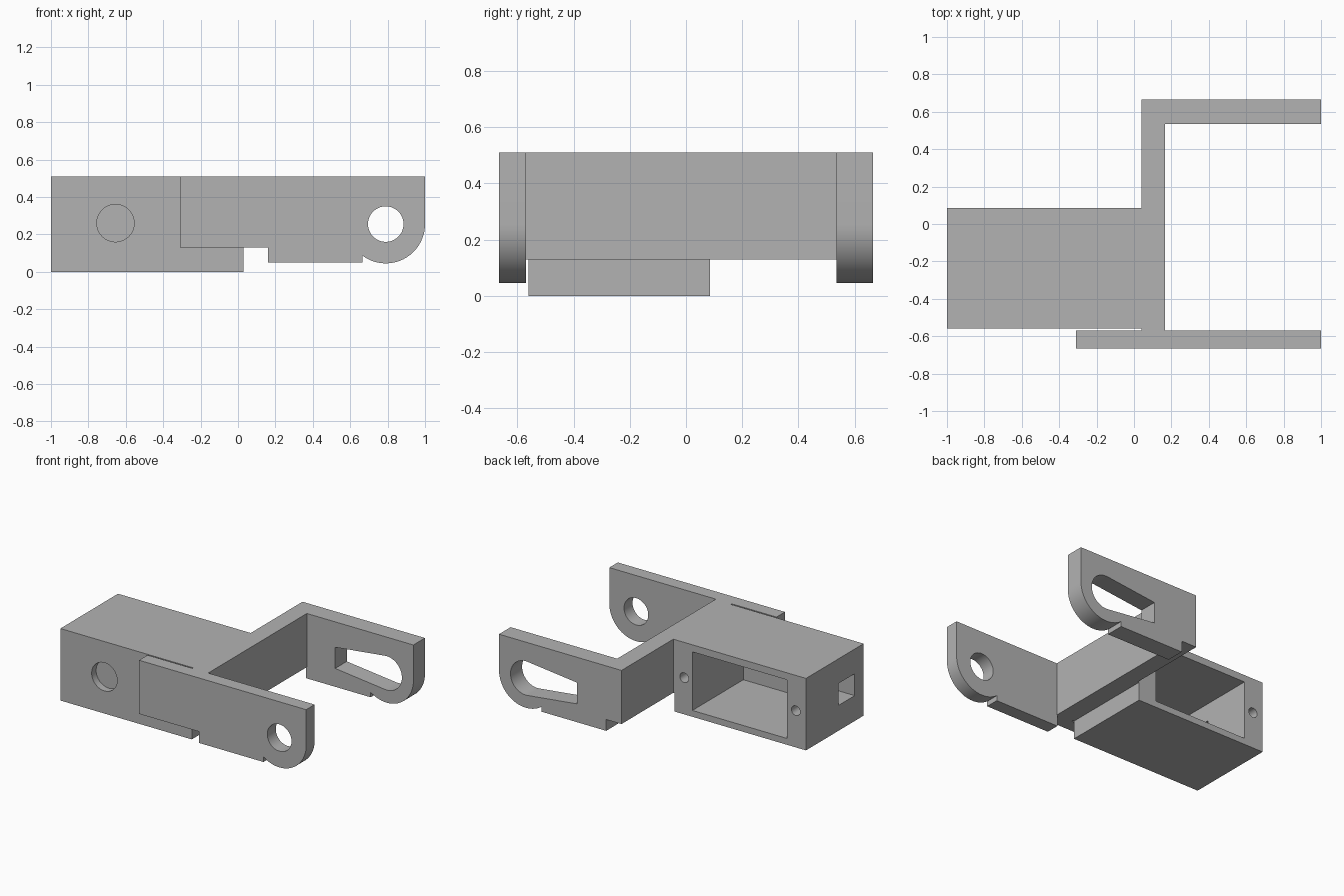
import bpy, bmesh, math

old = bpy.data.objects.get("Cube")
if old:
    bpy.data.objects.remove(old, do_unlink=True)

grey = bpy.data.materials.new("matte_grey")
grey.use_nodes = True
colour = (0.45, 0.45, 0.45, 1)
grey.diffuse_color = colour
grey.node_tree.nodes["Principled BSDF"].inputs["Base Color"].default_value = colour

TOP = 0.51
PIVOT_X, PIVOT_Z = 0.79, 0.255


def extrude_profile(name, points, y0, y1):
    """Solid from an x-z outline swept along y."""
    bm = bmesh.new()
    face = bm.faces.new([bm.verts.new((x, y0, z)) for x, z in points])
    swept = bmesh.ops.extrude_face_region(bm, geom=[face])["geom"]
    for v in swept:
        if isinstance(v, bmesh.types.BMVert):
            v.co.y = y1
    bmesh.ops.recalc_face_normals(bm, faces=bm.faces)
    mesh = bpy.data.meshes.new(name)
    bm.to_mesh(mesh)
    bm.free()
    mesh.materials.append(grey)
    obj = bpy.data.objects.new(name, mesh)
    bpy.context.collection.objects.link(obj)
    return obj


def block(name, x0, x1, y0, y1, z0, z1):
    return extrude_profile(name, [(x0, z0), (x1, z0), (x1, z1), (x0, z1)], y0, y1)


def arc(cx, cz, r, start, end, steps):
    angles = [math.radians(start + (end - start) * i / steps) for i in range(steps + 1)]
    return [(cx + r * math.cos(a), cz + r * math.sin(a)) for a in angles]


def cylinder(name, x, z, r, y0, y1):
    return extrude_profile(name, arc(x, z, r, 0, 352.5, 47), y0, y1)


def combine(target, other, operation):
    """Apply a boolean and discard the second solid."""
    mod = target.modifiers.new(operation.lower(), "BOOLEAN")
    mod.operation = operation
    mod.solver = "EXACT"
    mod.object = other
    bpy.context.view_layer.objects.active = target
    bpy.ops.object.modifier_apply(modifier=mod.name)
    bpy.data.objects.remove(other, do_unlink=True)


def arm(name, x0, y0, y1):
    """Hinge arm with a raised heel, a lower lug and a rounded pivot end."""
    r = 1 - PIVOT_X
    start = 180 + math.degrees(math.acos(0.125 / r))
    outline = [(x0, TOP), (x0, 0.13), (0.16, 0.13), (0.16, 0.05), (0.665, 0.05)]
    outline += arc(PIVOT_X, PIVOT_Z, r, start, 360, 24) + [(1, TOP)]
    return extrude_profile(name, outline, y0, y1)


# Housing, with its lower end set back from the cross plate
bracket = extrude_profile(
    "hinge_bracket",
    [(-1, 0), (0.03, 0), (0.03, 0.13), (0.04, 0.13), (0.04, TOP), (-1, TOP)],
    -0.56, 0.085)
combine(bracket, block("pocket", -0.85, -0.11, -0.485, 0.2, 0.045, 0.46), "DIFFERENCE")
combine(bracket, block("cable_window", -1.1, -0.8, -0.46, -0.28, 0.18, 0.335), "DIFFERENCE")
combine(bracket, cylinder("front_recess", -0.655, 0.26, 0.1, -0.7, -0.51), "DIFFERENCE")
for x in (-0.92, -0.045):
    combine(bracket, cylinder("screw_hole", x, 0.26, 0.034, -0.2, 0.2), "DIFFERENCE")

# Front arm with a round pivot hole
front_arm = arm("front_arm", -0.31, -0.665, -0.57)
combine(front_arm, cylinder("pivot_hole", PIVOT_X, PIVOT_Z, 0.095, -0.8, -0.4), "DIFFERENCE")

# Back arm with a tapered slot
back_arm = arm("back_arm", 0.04, 0.535, 0.665)
slot = [(0.387, 0.33), (0.387, 0.18)] + arc(PIVOT_X, PIVOT_Z, 0.12, -98, 98, 28)
combine(back_arm, extrude_profile("tapered_slot", slot, 0.4, 0.8), "DIFFERENCE")

# Cross plate joining everything
cross_plate = block("cross_plate", 0.04, 0.165, -0.57, 0.535, 0.13, TOP)
for part in (cross_plate, front_arm, back_arm):
    combine(bracket, part, "UNION")

# Smooth the round surfaces, keep edges sharp
bpy.ops.object.select_all(action="DESELECT")
bracket.select_set(True)
bpy.context.view_layer.objects.active = bracket
bpy.ops.object.shade_smooth_by_angle(angle=math.radians(30))
